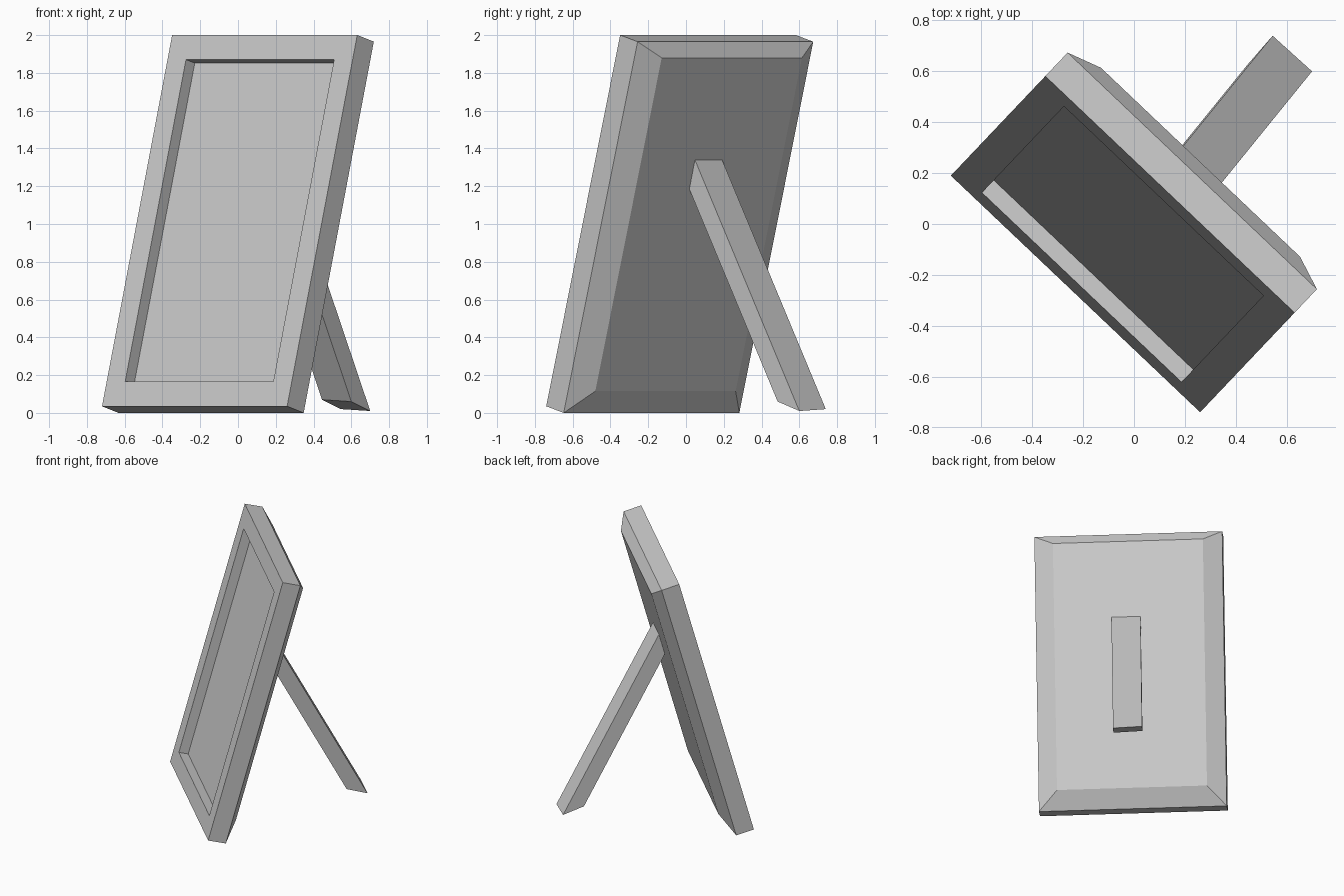
import bpy, bmesh
from math import radians
from mathutils import Matrix, Vector

if "Cube" in bpy.data.objects:
    bpy.data.objects.remove(bpy.data.objects["Cube"], do_unlink=True)

grey = bpy.data.materials.new("light_grey")
grey.use_nodes = True
grey.diffuse_color = (0.6, 0.6, 0.6, 1)
grey.node_tree.nodes["Principled BSDF"].inputs["Base Color"].default_value = (0.6, 0.6, 0.6, 1)

# Frame space: x along the width, y towards the back, z up the leaning face
lean = (Matrix.Translation((-0.23, -0.275, 0.035))
        @ Matrix.Rotation(radians(-43.5), 4, "Z")
        @ Matrix.Rotation(radians(-15.35), 4, "X"))
WIDTH, HEIGHT, DEPTH = 1.351, 2.038, 0.132
BORDER = 0.135


def loft(name, rings):
    """Closed solid skinned through rings of four points, capped at both ends."""
    bm = bmesh.new()
    loops = [[bm.verts.new(p) for p in ring] for ring in rings]
    for a, b in zip(loops, loops[1:]):
        for i in range(4):
            j = (i + 1) % 4
            bm.faces.new((a[i], a[j], b[j], b[i]))
    bm.faces.new(loops[0])
    bm.faces.new(loops[-1])
    bmesh.ops.recalc_face_normals(bm, faces=bm.faces)
    mesh = bpy.data.meshes.new(name)
    bm.to_mesh(mesh)
    bm.free()
    mesh.materials.append(grey)
    obj = bpy.data.objects.new(name, mesh)
    bpy.context.collection.objects.link(obj)
    return obj


def rectangle(y, side=0.0, bottom=0.0, top=0.0):
    """Frame outline at depth y, inset from its edges."""
    x = WIDTH / 2 - side
    return [(-x, y, bottom), (x, y, bottom), (x, y, HEIGHT - top), (-x, y, HEIGHT - top)]


# Picture frame: recessed panel, flat border, straight rim, bevelled back
frame = loft("picture_frame", [
    rectangle(0.07, BORDER, BORDER, BORDER),
    rectangle(0, BORDER, BORDER, BORDER),
    rectangle(0),
    rectangle(DEPTH),
    rectangle(0.2, 0.136, 0.138, 0.07),
])
frame.data.transform(lean)

# Back stand: slanted foot swept up until it sinks into the back of the frame
back_left = Vector((0.545, 0.74, 0.02))
back_right = Vector((0.70, 0.60, 0.01))
front_right = Vector((0.60, 0.485, 0.06))
foot = [back_left, back_right, front_right, front_right + back_left - back_right]
rise = Vector((-0.45, -0.555, 1.335))
normal = lean.to_3x3() @ Vector((0, 1, 0))
stop = lean @ Vector((0, 0.17, 0))
head = [p + rise * ((stop - p).dot(normal) / rise.dot(normal)) for p in foot]
loft("back_stand", [foot, head])
